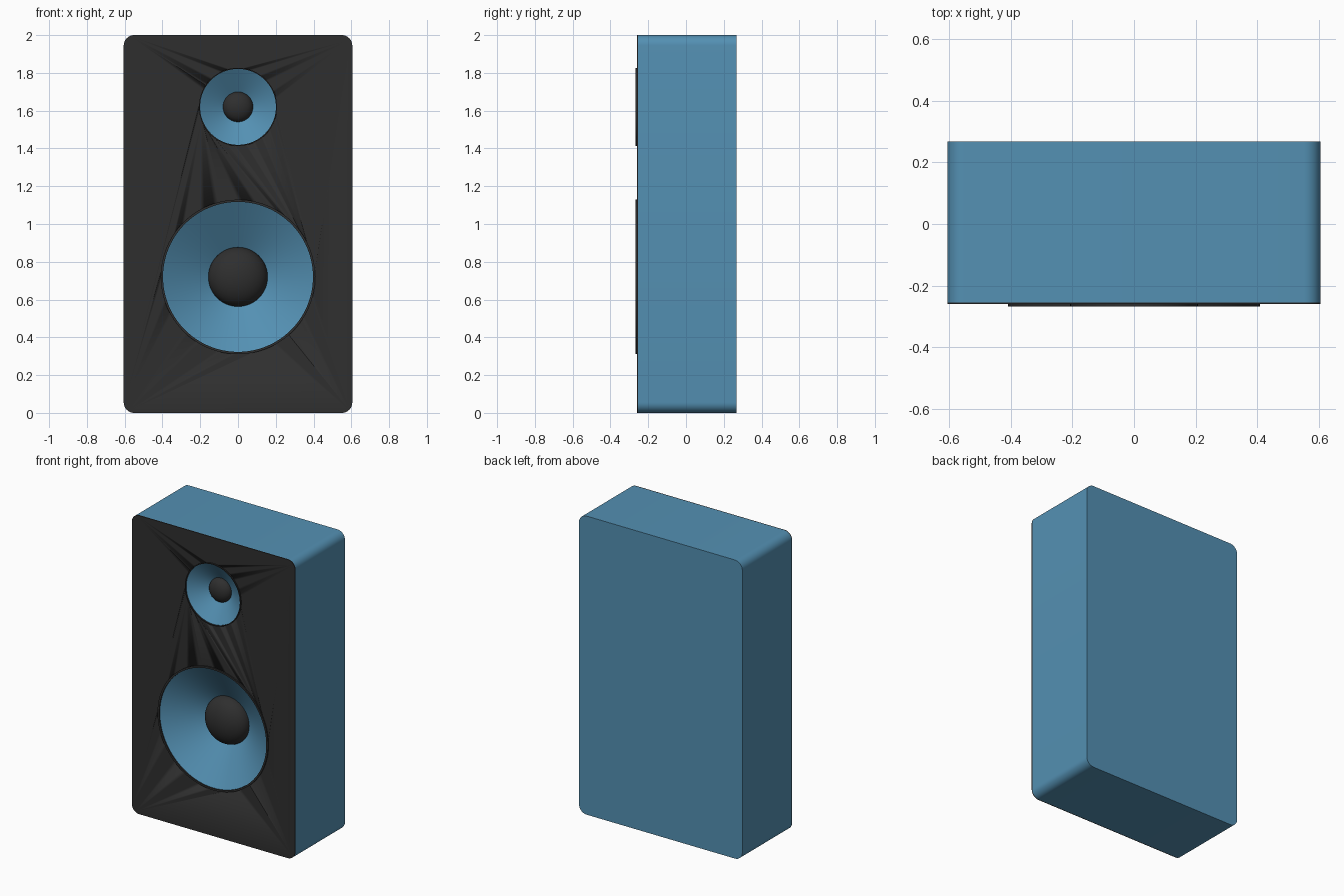
import bpy, bmesh
from math import sin, cos, pi

HALF_W, HEIGHT, CORNER = 0.605, 2.0, 0.055
BACK, SEAM, FRONT, LIP = 0.268, -0.254, -0.26, -0.268
SIDES = 96

cube = bpy.data.objects.get("Cube")
if cube:
    bpy.data.objects.remove(cube, do_unlink=True)


def make_material(name, rgb):
    mat = bpy.data.materials.new(name)
    mat.use_nodes = True
    mat.diffuse_color = (*rgb, 1)
    node = next(n for n in mat.node_tree.nodes if n.type == "BSDF_PRINCIPLED")
    node.inputs["Base Color"].default_value = (*rgb, 1)
    return mat


blue = make_material("steel blue", (0.088, 0.28, 0.45))
black = make_material("soft black", (0.028, 0.028, 0.028))


def finish(name, bm, mat, angle=0.6):
    mesh = bpy.data.meshes.new(name)
    bm.to_mesh(mesh)
    bm.free()
    obj = bpy.data.objects.new(name, mesh)
    bpy.context.collection.objects.link(obj)
    mesh.materials.append(mat)
    bpy.ops.object.select_all(action="DESELECT")
    obj.select_set(True)
    bpy.context.view_layer.objects.active = obj
    bpy.ops.object.shade_smooth_by_angle(angle=angle)
    return obj


def rounded_outline(steps=8):
    """Rounded rectangle in x and z, counter-clockwise from the front."""
    points = []
    corners = [(1, HEIGHT - CORNER), (-1, HEIGHT - CORNER), (-1, CORNER), (1, CORNER)]
    for k, (side, z) in enumerate(corners):
        for i in range(steps + 1):
            a = (k + i / steps) * pi / 2
            points.append((side * (HALF_W - CORNER) + CORNER * cos(a), z + CORNER * sin(a)))
    return points


def slab(name, outline, y_front, y_back, mat, front_cap=True):
    bm = bmesh.new()
    front = [bm.verts.new((x, y_front, z)) for x, z in outline]
    back = [bm.verts.new((x, y_back, z)) for x, z in outline]
    n = len(outline)
    for i in range(n):
        j = (i + 1) % n
        bm.faces.new((front[i], back[i], back[j], front[j]))
    bm.faces.new(back[::-1])
    if front_cap:
        bm.faces.new(front)
    return finish(name, bm, mat)


def lathe(name, profile, z, mat):
    """Turn (radius, y) points, outermost first, about an axis along y."""
    bm = bmesh.new()
    rings = [[bm.verts.new((r * cos(2 * pi * s / SIDES), y, z + r * sin(2 * pi * s / SIDES)))
              for s in range(SIDES)] for r, y in profile]
    for outer, inner in zip(rings, rings[1:]):
        for s in range(SIDES):
            t = (s + 1) % SIDES
            bm.faces.new((outer[s], outer[t], inner[t], inner[s]))
    bmesh.ops.remove_doubles(bm, verts=bm.verts, dist=1e-5)
    return finish(name, bm, mat)


# Cabinet shell, closed in front by the baffle
slab("cabinet", rounded_outline(), SEAM, BACK, blue, front_cap=False)
baffle = slab("front_baffle", rounded_outline(), FRONT, SEAM, black)


def cut_hole(z, radius):
    circle = [(radius * cos(2 * pi * s / SIDES), z + radius * sin(2 * pi * s / SIDES))
              for s in range(SIDES)]
    cutter = slab("hole_cutter", circle, -0.4, 0, black)
    cutter.hide_render = True
    mod = baffle.modifiers.new("hole", "BOOLEAN")
    mod.operation, mod.solver, mod.object = "DIFFERENCE", "EXACT", cutter
    bpy.context.view_layer.objects.active = baffle
    bpy.ops.object.modifier_apply(modifier=mod.name)
    bpy.data.objects.remove(cutter, do_unlink=True)


# Each driver: thin lip, recessed cone and domed centre cap
for label, z, size in (("woofer", 0.72, 1.0), ("tweeter", 1.62, 0.506)):
    rim, lip, cap = 0.397 * size, 0.409 * size, 0.157 * size
    floor, bulge = FRONT + 0.155 * size, 0.1 * size
    cut_hole(z, rim + 0.004 * size)
    lathe(label + "_lip", [(lip, SEAM), (lip, LIP), (rim, LIP), (rim, FRONT)], z, black)
    lathe(label + "_cone", [(rim, FRONT), (cap, floor)], z, blue)
    dome = [(cap * cos(i * pi / 24), floor - bulge * sin(i * pi / 24)) for i in range(12)]
    lathe(label + "_dust_cap", dome + [(0, floor - bulge)], z, black)
